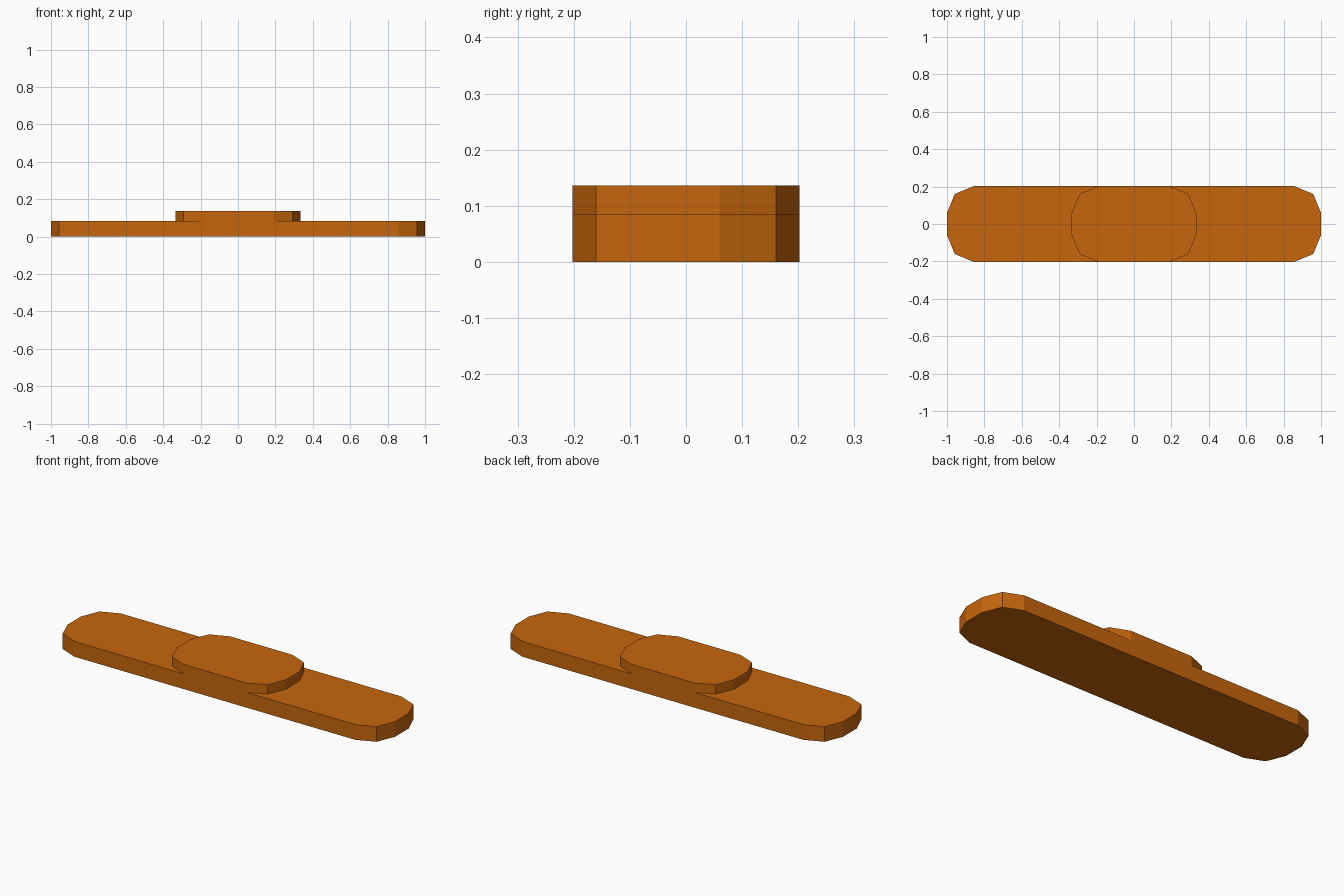
import bpy, bmesh, math

if "Cube" in bpy.data.objects:
    bpy.data.objects.remove(bpy.data.objects["Cube"])

orange = bpy.data.materials.new("burnt_orange")
orange.diffuse_color = (0.57, 0.133, 0.004, 1.0)
orange.use_nodes = True
orange.node_tree.nodes["Principled BSDF"].inputs["Base Color"].default_value = orange.diffuse_color


def rounded_plate(name, half_x, half_y, radius, z0, z1, steps=2):
    """Flat plate whose four corners are rounded with a few flat facets."""
    bm = bmesh.new()
    ring = []
    corners = ((1, 1), (-1, 1), (-1, -1), (1, -1))
    for q, (sx, sy) in enumerate(corners):
        for i in range(steps + 1):
            a = math.pi / 2 * (q + i / steps)
            x = sx * (half_x - radius) + radius * math.cos(a)
            y = sy * (half_y - radius) + radius * math.sin(a)
            ring.append(bm.verts.new((x, y, z0)))
    base = bm.faces.new(ring)
    top = bmesh.ops.extrude_face_region(bm, geom=[base], use_keep_orig=True)
    for v in top["geom"]:
        if isinstance(v, bmesh.types.BMVert):
            v.co.z = z1
    bmesh.ops.recalc_face_normals(bm, faces=bm.faces[:])
    mesh = bpy.data.meshes.new(name)
    bm.to_mesh(mesh)
    bm.free()
    mesh.materials.append(orange)
    obj = bpy.data.objects.new(name, mesh)
    bpy.context.collection.objects.link(obj)
    return obj


# Long base bar and the short raised pad on its middle
rounded_plate("base_bar", 1.0, 0.2025, 0.143, 0.0, 0.084)
rounded_plate("raised_pad", 0.333, 0.2025, 0.143, 0.084, 0.136)
